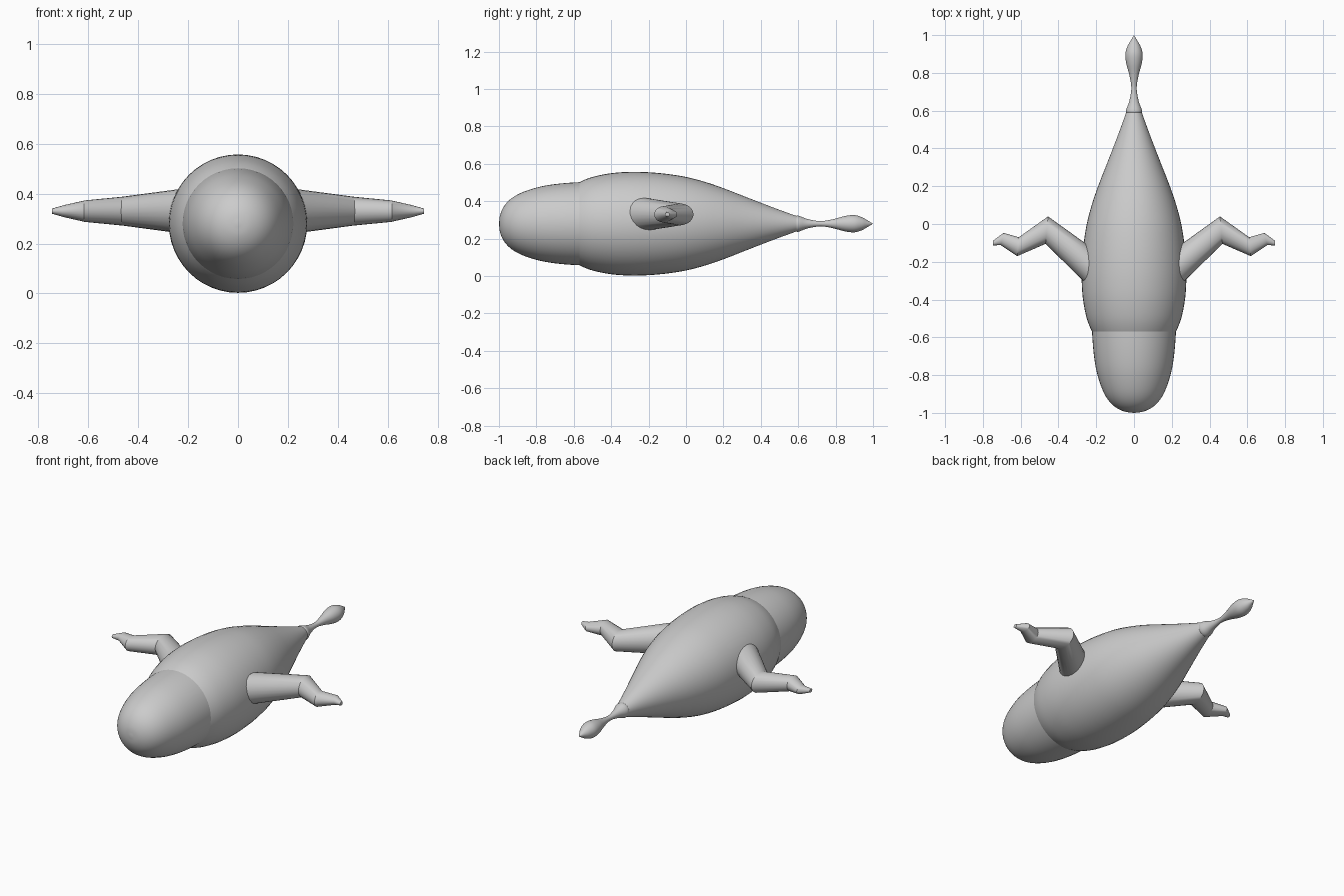
import bpy, bmesh, math
from mathutils import Vector

cube = bpy.data.objects.get("Cube")
if cube:
    bpy.data.objects.remove(cube, do_unlink=True)

AXIS_Z = 0.28
skin = bpy.data.materials.new("light_grey")
skin.use_nodes = True
skin.diffuse_color = (0.6, 0.6, 0.6, 1)
skin.node_tree.nodes["Principled BSDF"].inputs["Base Color"].default_value = (0.6, 0.6, 0.6, 1)


def smooth_profile(pts, steps=4):
    """Catmull-Rom curve through (y, radius) points."""
    p = [Vector(q) for q in pts]
    p = [2 * p[0] - p[1]] + p + [2 * p[-1] - p[-2]]
    out = []
    for a, b, c, d in zip(p, p[1:], p[2:], p[3:]):
        for i in range(steps):
            t = i / steps
            out.append(0.5 * (2 * b + (c - a) * t + (2 * a - 5 * b + 4 * c - d) * t * t
                              + (3 * b - a - 3 * c + d) * t ** 3))
    return out + [p[-2]]


def loft(name, rings, sides, angle):
    """Skin elliptical rings given as (centre, half axis, half axis)."""
    bm = bmesh.new()
    loops = []
    for c, u, v in rings:
        turn = [2 * math.pi * i / sides for i in range(sides)]
        loops.append([bm.verts.new(c + u * math.cos(a) + v * math.sin(a)) for a in turn])
    for a, b in zip(loops, loops[1:]):
        for i in range(sides):
            j = (i + 1) % sides
            bm.faces.new((a[i], a[j], b[j], b[i]))
    bm.faces.new(loops[0])
    bm.faces.new(loops[-1])
    bmesh.ops.remove_doubles(bm, verts=bm.verts, dist=0.0003)
    bmesh.ops.recalc_face_normals(bm, faces=bm.faces)
    mesh = bpy.data.meshes.new(name)
    bm.to_mesh(mesh)
    bm.free()
    mesh.materials.append(skin)
    obj = bpy.data.objects.new(name, mesh)
    bpy.context.collection.objects.link(obj)
    bpy.ops.object.select_all(action='DESELECT')
    obj.select_set(True)
    bpy.context.view_layer.objects.active = obj
    bpy.ops.object.shade_smooth_by_angle(angle=math.radians(angle))
    return obj


def revolve(name, pts):
    rings = [(Vector((0, y, AXIS_Z)), Vector((max(r, 0.0001), 0, 0)), Vector((0, 0, max(r, 0.0001))))
             for y, r in smooth_profile(pts)]
    return loft(name, rings, 48, 40)


# Blunt head, swollen body and bulb-tipped tail
revolve("head", [(-1, 0), (-0.993, 0.05), (-0.97, 0.098), (-0.93, 0.138), (-0.87, 0.17),
                 (-0.78, 0.198), (-0.68, 0.214), (-0.57, 0.222), (-0.5, 0.222)])
revolve("body", [(-0.6, 0.2), (-0.57, 0.222), (-0.5, 0.25), (-0.4, 0.27), (-0.3, 0.277),
                 (-0.2, 0.275), (-0.1, 0.266), (0, 0.25), (0.1, 0.224), (0.2, 0.19),
                 (0.3, 0.151), (0.4, 0.112), (0.5, 0.074), (0.6, 0.038)])
revolve("tail", [(0.58, 0.036), (0.6, 0.043), (0.65, 0.025), (0.72, 0.014), (0.79, 0.025),
                 (0.85, 0.041), (0.9, 0.046), (0.94, 0.035), (0.97, 0.018), (1, 0)])

# Bent flippers: rear edge (x, y), front edge (x, y), half height
sections = [((0.12, -0.20), (0.15, -0.42), 0.10),
            ((0.26, -0.10), (0.26, -0.31), 0.085),
            ((0.455, 0.04), (0.468, -0.105), 0.058),
            ((0.61, -0.07), (0.618, -0.17), 0.043),
            ((0.69, -0.047), (0.705, -0.112), 0.024),
            ((0.746, -0.088), (0.746, -0.113), 0.01)]
for side, sign in (("left", 1), ("right", -1)):
    rings = []
    for rear, front, h in sections:
        a = Vector((rear[0] * sign, rear[1], 0.33))
        b = Vector((front[0] * sign, front[1], 0.33))
        rings.append(((a + b) / 2, (a - b) / 2, Vector((0, 0, h))))
    loft(side + "_flipper", rings, 24, 35)
